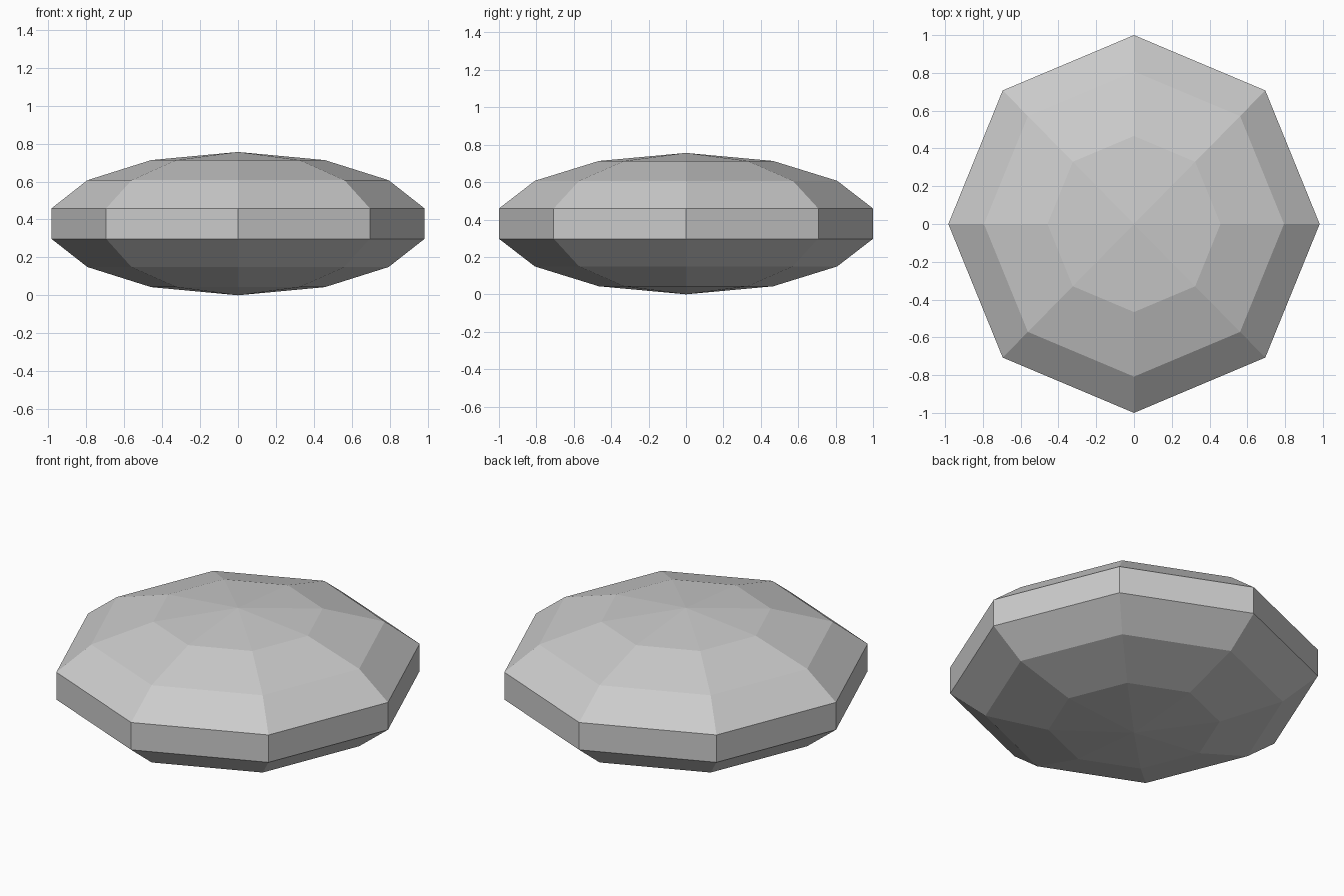
import bpy
import bmesh
from math import cos, sin, tau

cube = bpy.data.objects.get("Cube")
if cube:
    bpy.data.objects.remove(cube, do_unlink=True)

SIDES = 8
WIDTH = 0.983            # slightly narrower across x than y
MIDDLE = 0.378           # height of the girdle's centre
UPPER = [(1.0, 0.081), (0.808, 0.229), (0.466, 0.335)]  # radius, offset from middle

stone = bpy.data.materials.new("stone grey")
stone.use_nodes = True
grey = (0.6, 0.6, 0.6, 1)
stone.diffuse_color = grey
stone.node_tree.nodes["Principled BSDF"].inputs["Base Color"].default_value = grey

bm = bmesh.new()


def ring(radius, z):
    angles = [tau * i / SIDES for i in range(SIDES)]
    return [bm.verts.new((WIDTH * radius * cos(a), radius * sin(a), z)) for a in angles]


# Rings from bottom to top, mirrored about the girdle
profile = [(r, MIDDLE - h) for r, h in reversed(UPPER)] + [(r, MIDDLE + h) for r, h in UPPER]
rings = [ring(r, z) for r, z in profile]
bottom = bm.verts.new((0, 0, 0))
top = bm.verts.new((0, 0, 2 * MIDDLE))

# Side facets and the shallow end caps
for i in range(SIDES):
    j = (i + 1) % SIDES
    for low, high in zip(rings, rings[1:]):
        bm.faces.new((low[i], low[j], high[j], high[i]))
    bm.faces.new((bottom, rings[0][j], rings[0][i]))
    bm.faces.new((top, rings[-1][i], rings[-1][j]))

bmesh.ops.recalc_face_normals(bm, faces=bm.faces)
mesh = bpy.data.meshes.new("faceted_stone")
bm.to_mesh(mesh)
bm.free()
mesh.materials.append(stone)
bpy.context.collection.objects.link(bpy.data.objects.new("faceted_stone", mesh))
